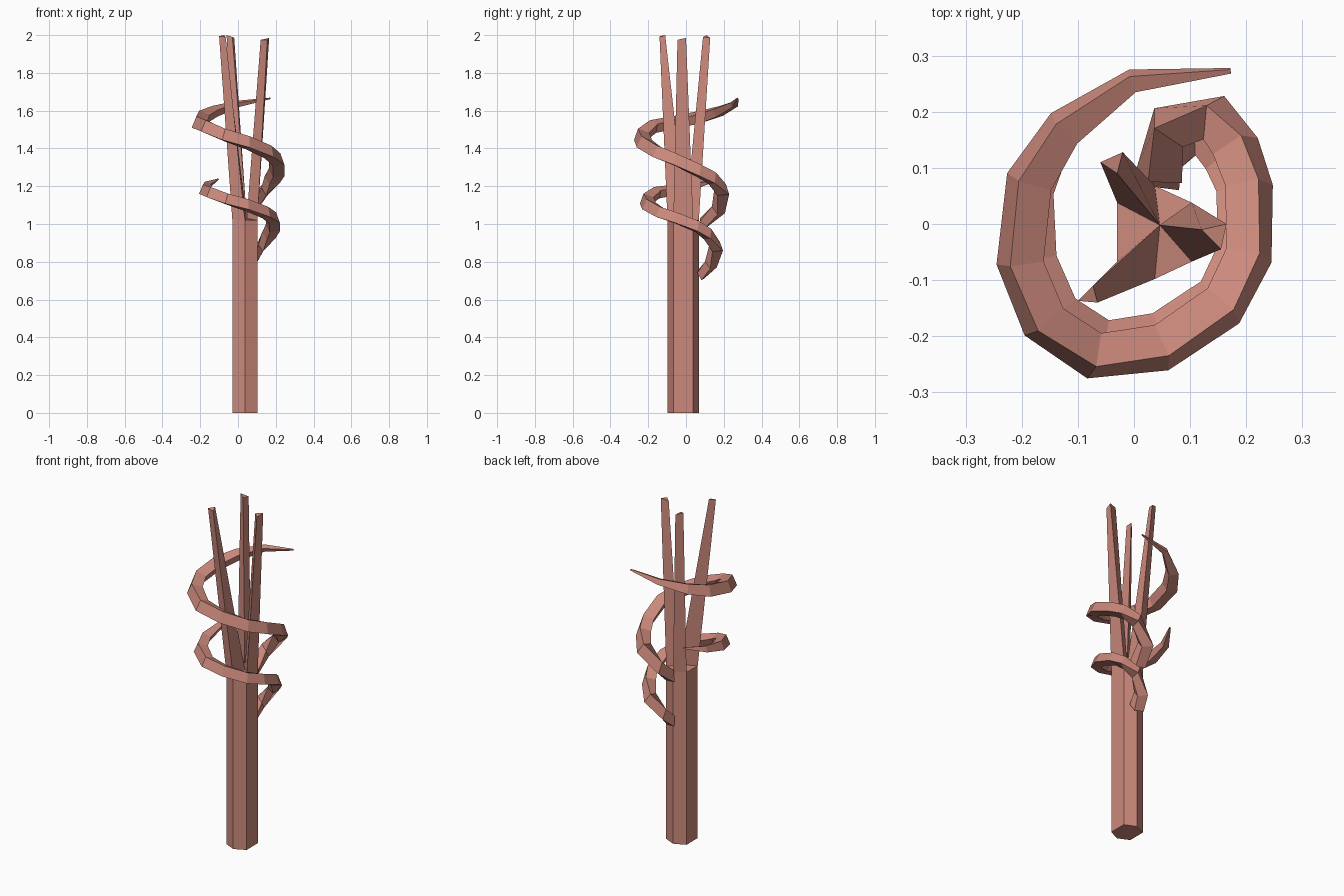
import bpy, bmesh
from mathutils import Vector

if "Cube" in bpy.data.objects:
    bpy.data.objects.remove(bpy.data.objects["Cube"])

mat = bpy.data.materials.new("clay_red")
mat.diffuse_color = (0.6, 0.25, 0.2, 1)
mat.use_nodes = True
mat.node_tree.nodes["Principled BSDF"].inputs["Base Color"].default_value = mat.diffuse_color


def finish(bm, name):
    bmesh.ops.recalc_face_normals(bm, faces=bm.faces)
    me = bpy.data.meshes.new(name)
    bm.to_mesh(me)
    bm.free()
    me.materials.append(mat)
    ob = bpy.data.objects.new(name, me)
    bpy.context.collection.objects.link(ob)


# Hexagonal shaft that splits on alternate sides into three slim prongs
HEX = [(-.03, -.067), (.037, -.098), (.103, -.067),
       (.103, .038), (.037, .068), (-.03, .038)]
CENTRE = (.046, -.002, 1.03)
TOP = 1.02
TIPS = {0: [(-.1, -.137, 1.995), (-.065, -.14, 1.99), (-.073, -.11, 2.0)],
        2: [(.155, -.045, 1.975), (.165, 0, 1.985), (.12, -.01, 1.975)],
        4: [(-.02, .128, 1.985), (-.06, .11, 2.0), (-.03, .09, 1.99)]}
bm = bmesh.new()
low = [bm.verts.new((x, y, 0)) for x, y in HEX]
top = [bm.verts.new((x, y, TOP)) for x, y in HEX]
mid = bm.verts.new(CENTRE)
bm.faces.new(low[::-1])
for i in range(6):
    j = (i + 1) % 6
    bm.faces.new((low[i], low[j], top[j], top[i]))
    if i in TIPS:
        base = [top[i], top[j], mid]
        tip = [bm.verts.new(p) for p in TIPS[i]]
        for k in range(3):
            m = (k + 1) % 3
            bm.faces.new((base[k], base[m], tip[m], tip[k]))
        bm.faces.new(tip)
    else:
        bm.faces.new((top[i], top[j], mid))
finish(bm, "pronged_shaft")

# Four-sided band section: (outward, up)
SECTION = [(.042, -.025), (.018, .035), (-.042, .014), (-.02, -.033)]


def band(name, path, size, tip_size):
    pts = [Vector(p) for p in path]
    bm = bmesh.new()
    rings = []
    for i, p in enumerate(pts):
        t = pts[min(i + 1, len(pts) - 1)] - pts[max(i - 1, 0)]
        out = Vector((-t.y, t.x, 0)).normalized()
        up = t.normalized().cross(out)
        if up.z < 0:
            up = -up
        up = (up + Vector((0, 0, 1))).normalized()
        left = len(pts) - 1 - i
        s = size * (tip_size[left] if left < len(tip_size) else 1)
        rings.append([bm.verts.new(p + out * a * s + up * b * s) for a, b in SECTION])
    for a, b in zip(rings, rings[1:]):
        for k in range(4):
            m = (k + 1) % 4
            bm.faces.new((a[k], a[m], b[m], b[k]))
    bm.faces.new(rings[0])
    bm.faces.new(rings[-1])
    finish(bm, name)


# Two coiling tendrils growing from the back of the shaft
band("upper_tendril", [
    (.045, .085, 1.0), (.06, .17, 1.08), (.14, .19, 1.18), (.18, .14, 1.24),
    (.205, .07, 1.28), (.205, -.055, 1.34), (.16, -.145, 1.38),
    (.05, -.22, 1.43), (-.07, -.235, 1.47), (-.16, -.175, 1.515),
    (-.203, -.07, 1.535), (-.187, .075, 1.565), (-.125, .17, 1.595),
    (-.003, .255, 1.635), (.172, .273, 1.665)], 1, [.12, .5, .85])
band("lower_tendril", [
    (.045, .075, .73), (.06, .13, .79), (.12, .16, .88), (.162, .115, .945),
    (.185, .06, .985), (.185, -.05, 1.03), (.145, -.13, 1.06),
    (.045, -.195, 1.1), (-.055, -.208, 1.13), (-.135, -.155, 1.165),
    (-.172, -.06, 1.18), (-.165, .06, 1.205), (-.105, .175, 1.237)],
    .9, [.12, .6, .9])
